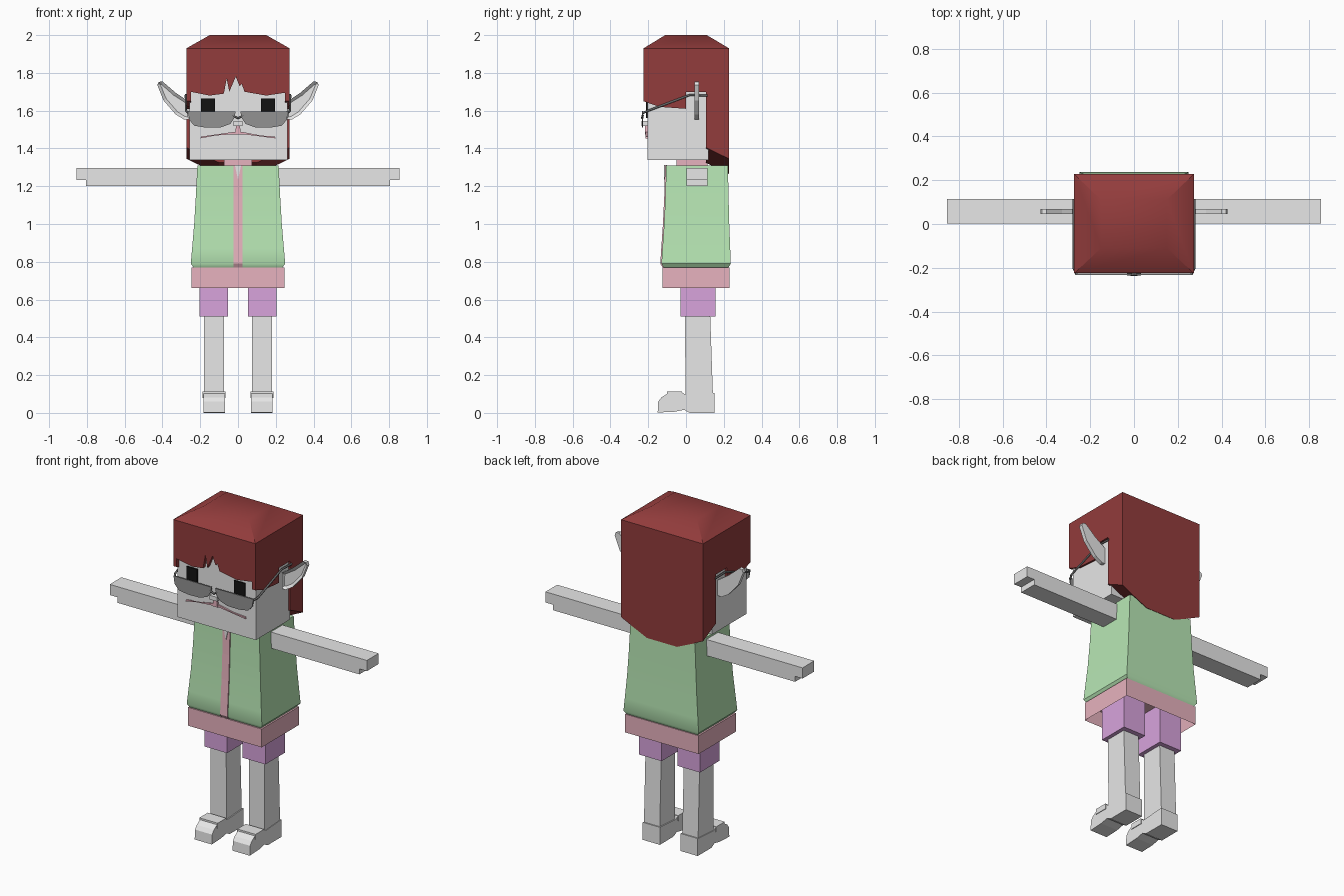
import bpy, bmesh
from mathutils import Vector

cube = bpy.data.objects.get("Cube")
if cube:
    bpy.data.objects.remove(cube, do_unlink=True)


def material(name, r, g, b):
    m = bpy.data.materials.new(name)
    m.use_nodes = True
    m.diffuse_color = (r, g, b, 1)
    m.node_tree.nodes["Principled BSDF"].inputs["Base Color"].default_value = (r, g, b, 1)
    return m


SKIN = material("pale grey", 0.8, 0.8, 0.8)
HAIR = material("dark red", 0.29, 0.045, 0.045)
GREEN = material("soft green", 0.52, 0.87, 0.50)
PINK = material("dusty pink", 0.82, 0.46, 0.53)
PURPLE = material("lilac", 0.69, 0.37, 0.72)
LENS = material("lens grey", 0.29, 0.29, 0.29)
METAL = material("frame grey", 0.13, 0.13, 0.13)
BLACK = material("black", 0.006, 0.006, 0.006)


def finish(name, bm, mat, smooth=False):
    bmesh.ops.recalc_face_normals(bm, faces=bm.faces)
    mesh = bpy.data.meshes.new(name)
    bm.to_mesh(mesh)
    bm.free()
    mesh.materials.append(mat)
    ob = bpy.data.objects.new(name, mesh)
    bpy.context.collection.objects.link(ob)
    if smooth:
        bpy.ops.object.select_all(action="DESELECT")
        ob.select_set(True)
        bpy.context.view_layer.objects.active = ob
        bpy.ops.object.shade_smooth_by_angle(angle=0.7)
    return ob


def loft_mesh(sections):
    """Stack of rectangles, each (z, x0, x1, y0, y1)."""
    bm = bmesh.new()
    rings = [[bm.verts.new(p) for p in ((a, c, z), (b, c, z), (b, d, z), (a, d, z))]
             for z, a, b, c, d in sections]
    for lo, hi in zip(rings, rings[1:]):
        for i in range(4):
            j = (i + 1) % 4
            bm.faces.new((lo[i], lo[j], hi[j], hi[i]))
    bm.faces.new(rings[0])
    bm.faces.new(rings[-1])
    return bm


def loft(name, sections, mat, smooth=False):
    return finish(name, loft_mesh(sections), mat, smooth)


def box(name, x, y, z, mat):
    return loft(name, [(h, *x, *y) for h in z], mat)


def prism(name, points, axis, start, end, mat, edit=None):
    """Outline extruded along x (points are y, z) or y (points are x, z)."""
    bm = bmesh.new()
    place = (lambda p, t: (t, *p)) if axis == "x" else (lambda p, t: (p[0], t, p[1]))
    rings = [[bm.verts.new(place(p, t)) for p in points] for t in (start, end)]
    caps = [bm.faces.new(r) for r in rings]
    n = len(points)
    for i in range(n):
        j = (i + 1) % n
        bm.faces.new((rings[0][i], rings[0][j], rings[1][j], rings[1][i]))
    if edit:
        bmesh.ops.recalc_face_normals(bm, faces=bm.faces)
        edit(bm, caps)
    return finish(name, bm, mat)


def rod(name, points, radius, mat):
    curve = bpy.data.curves.new(name, "CURVE")
    curve.dimensions = "3D"
    curve.bevel_depth = radius
    curve.bevel_resolution = 1
    curve.use_fill_caps = True
    line = curve.splines.new("POLY")
    line.points.add(len(points) - 1)
    for p, co in zip(line.points, points):
        p.co = (*co, 1)
    curve.materials.append(mat)
    ob = bpy.data.objects.new(name, curve)
    bpy.context.collection.objects.link(ob)


def flip(points, s):
    return [(s * x, z) for x, z in points]


# Head and neck
box("head", (-0.258, 0.262), (-0.205, 0.12), (1.34, 1.86), SKIN)
box("collar", (-0.075, 0.075), (-0.05, 0.115), (1.29, 1.345), PINK)

# Hair: cap, fringe, sides and long back
loft("hair_cap", [(1.85, -0.273, 0.273, -0.225, 0.228), (1.93, -0.273, 0.273, -0.225, 0.228),
                  (2.0, -0.15, 0.15, -0.11, 0.11)], HAIR, True)
fringe = [(-0.273, 1.85), (-0.273, 1.65), (-0.25, 1.7), (-0.15, 1.68), (-0.075, 1.69),
          (-0.06, 1.77), (-0.046, 1.7), (-0.012, 1.78), (0.008, 1.73), (0.02, 1.74), (0.035, 1.7),
          (0.15, 1.68), (0.25, 1.695), (0.273, 1.65), (0.273, 1.85)]
prism("hair_fringe", fringe, "y", -0.225, -0.2, HAIR)
side_hair = [(-0.225, 1.85), (-0.225, 1.65), (-0.14, 1.62), (0, 1.61), (0, 1.7), (0.11, 1.7), (0.11, 1.85)]


def slant_bottom(bm, caps):
    for v in bm.verts:
        if v.co.y < 0.15 and v.co.z < 1.5:
            v.co.z += 0.06


back_hair = [(-0.273, 1.85), (-0.273, 1.345), (-0.2, 1.31), (-0.1, 1.265), (0.1, 1.265),
             (0.2, 1.31), (0.273, 1.345), (0.273, 1.85)]
prism("hair_back", back_hair, "y", 0.105, 0.228, HAIR, slant_bottom)

# Torso: flared vest with a front band and neck opening
vest = [(0.77, 0.235, -0.118, 0.225), (0.79, 0.25, -0.13, 0.237), (0.87, 0.243, -0.125, 0.234),
        (1.0, 0.232, -0.116, 0.229), (1.15, 0.223, -0.109, 0.225), (1.31, 0.215, -0.105, 0.222)]
loft("vest", [(z, -w, w, f, b) for z, w, f, b in vest], GREEN, True)
loft("vest_band", [(z, -0.024, 0.024, f - 0.006, f + 0.02) for z, w, f, b in vest], PINK)
prism("neck_opening", [(-0.017, 1.312), (0, 1.235), (0.017, 1.312)], "y", -0.116, -0.1, SKIN)

# Skirt, hollow underneath
bm = loft_mesh([(0.66, -0.245, 0.245, -0.125, 0.23), (0.77, -0.245, 0.245, -0.125, 0.23)])
bmesh.ops.recalc_face_normals(bm, faces=bm.faces)
under = min(bm.faces, key=lambda f: f.calc_center_median().z)
bmesh.ops.inset_region(bm, faces=[under], thickness=0.02)
bmesh.ops.translate(bm, verts=under.verts, vec=Vector((0, 0, 0.085)))
finish("skirt", bm, PINK)

# Face
box("nose", (-0.024, 0.024), (-0.235, -0.2), (1.52, 1.545), SKIN)
prism("mouth_middle", [(-0.01, 1.52), (-0.016, 1.475), (0.016, 1.475), (0.01, 1.52)],
      "y", -0.218, -0.2, PINK)
rod("glasses_bridge", [(-0.03, -0.229, 1.575), (0, -0.232, 1.56), (0.03, -0.229, 1.575)], 0.006, METAL)

lens = [(0.012, 1.595), (0.265, 1.597), (0.258, 1.55), (0.23, 1.52), (0.17, 1.51),
        (0.09, 1.512), (0.04, 1.53), (0.02, 1.56)]
lip = [(0, 1.49), (0.025, 1.487), (0.2, 1.453), (0.195, 1.463), (0.03, 1.475), (0, 1.475)]
ear = [(0.255, 1.645), (0.33, 1.695), (0.4, 1.755), (0.42, 1.752), (0.427, 1.735),
       (0.395, 1.655), (0.33, 1.58), (0.285, 1.553), (0.255, 1.555)]
shoe = [(0.15, 0.105), (0.15, 0), (0.02, 0), (-0.01, 0.016), (-0.06, 0.006), (-0.15, 0.002),
        (-0.147, 0.06), (-0.13, 0.082), (-0.09, 0.108), (-0.02, 0.108), (0, 0.095)]


def hollow_ear(bm, caps):
    front = min(caps, key=lambda f: f.calc_center_median().y)
    bmesh.ops.inset_region(bm, faces=[front], thickness=0.017)
    bmesh.ops.translate(bm, verts=front.verts, vec=Vector((0, 0.014, 0)))


# Everything that comes in pairs
for side, s in (("left", 1), ("right", -1)):
    def span(a, b):
        return sorted((s * a, s * b))

    prism(side + "_hair_side", side_hair, "x", s * 0.25, s * 0.273, HAIR)
    box(side + "_eye", span(0.122, 0.195), (-0.213, -0.204), (1.56, 1.665), BLACK)
    prism(side + "_lens", flip(lens, s), "y", -0.234, -0.227, LENS)
    rod(side + "_temple", [(s * 0.262, -0.23, 1.587), (s * 0.276, -0.2, 1.6), (s * 0.276, 0.02, 1.683),
                           (s * 0.276, 0.115, 1.68)], 0.006, METAL)
    prism(side + "_mouth", flip(lip, s), "y", -0.214, -0.204, PINK)
    prism(side + "_ear", flip(ear, s), "y", 0.045, 0.068, SKIN, hollow_ear)

    # Arm with the shorter lower layer
    box(side + "_arm", span(0.18, 0.855), (0.003, 0.114), (1.233, 1.297), SKIN)
    box(side + "_arm_underside", span(0.18, 0.805), (0.003, 0.114), (1.2, 1.233), SKIN)

    # Leg, shorts and shoe
    box(side + "_shorts", span(0.052, 0.203), (-0.03, 0.157), (0.51, 0.75), PURPLE)
    loft(side + "_leg", [(0.08, *span(0.075, 0.18), -0.003, 0.143),
                         (0.52, *span(0.075, 0.18), -0.005, 0.128)], SKIN)
    prism(side + "_shoe", shoe, "x", s * 0.069, s * 0.183, SKIN)
    box(side + "_shoe_strap", span(0.065, 0.187), (-0.1, -0.02), (0.08, 0.112), SKIN)
